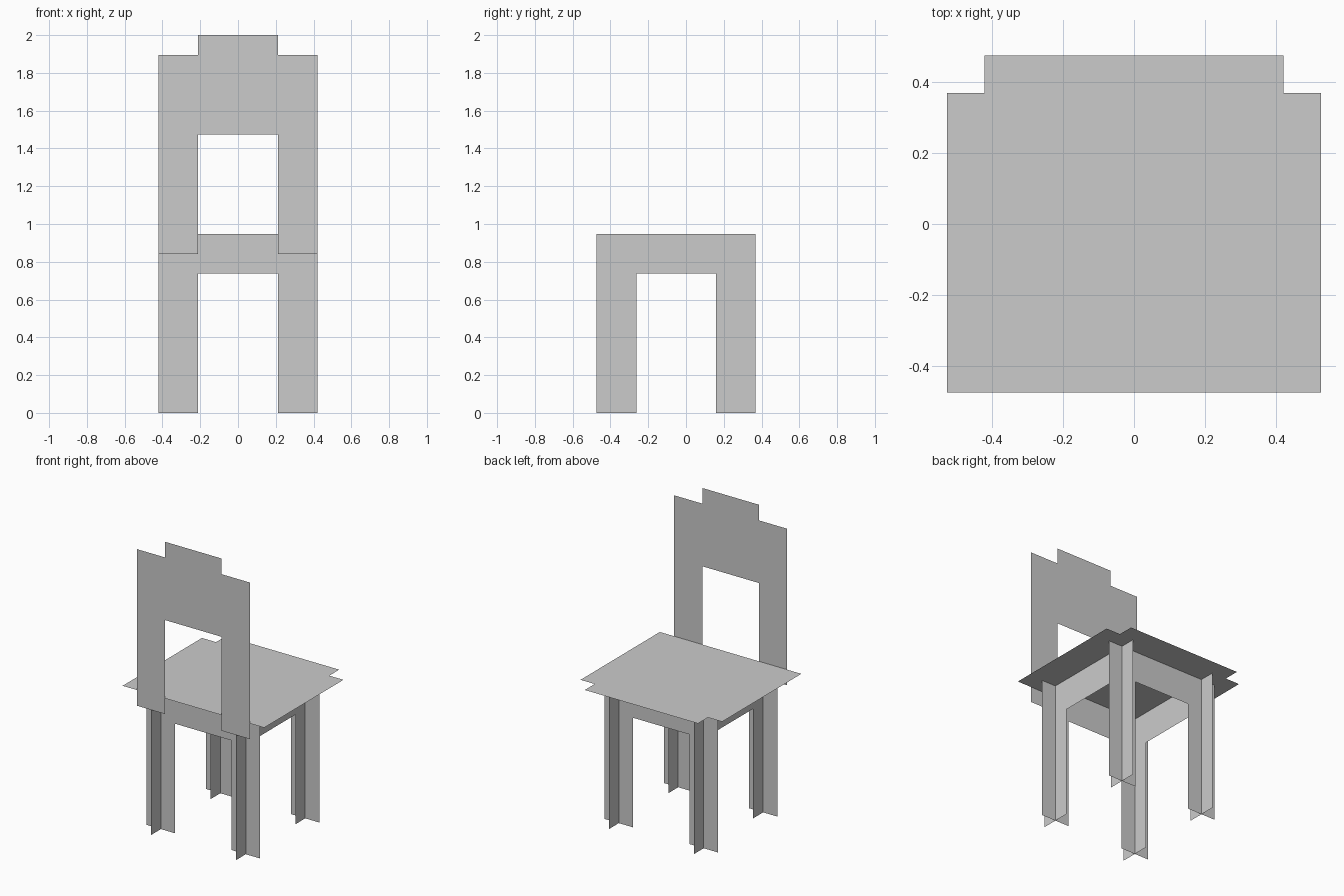
import bpy

if "Cube" in bpy.data.objects:
    bpy.data.objects.remove(bpy.data.objects["Cube"])

U = 2 / 19  # design grid: the chair is 19 units tall


def sheet(name, half, place):
    """Flat sheet from half an outline (h >= 0), mirrored across h = 0."""
    outline = half + [(-h, v) for h, v in reversed(half)]
    verts = [tuple(c * U for c in place(h, v)) for h, v in outline]
    mesh = bpy.data.meshes.new(name)
    mesh.from_pydata(verts, [], [range(len(verts))])
    obj = bpy.data.objects.new(name, mesh)
    bpy.context.collection.objects.link(obj)
    return obj


# Arch shared by all leg frames: two legs joined by an apron
arch = [(2, 7), (2, 0), (4, 0), (4, 9)]

# Leg frames running left to right; they cross the side frames at each leg
for name, y in (("front_leg_frame", -3.5), ("back_leg_frame", 2.5)):
    sheet(name, arch, lambda h, v: (h, y, v))

# Leg frames running front to back
for name, x in (("left_leg_frame", -3), ("right_leg_frame", 3)):
    sheet(name, arch, lambda h, v: (x, h - 0.5, v))

# Seat with two notched corners
sheet("seat", [(5, -4.5), (5, 3.5), (4, 3.5), (4, 4.5)],
      lambda h, v: (h, v, 9))

# Backrest with stepped top and open lower centre
sheet("backrest", [(2, 14), (2, 8), (4, 8), (4, 18), (2, 18), (2, 19)],
      lambda h, v: (h, -4.5, v))
